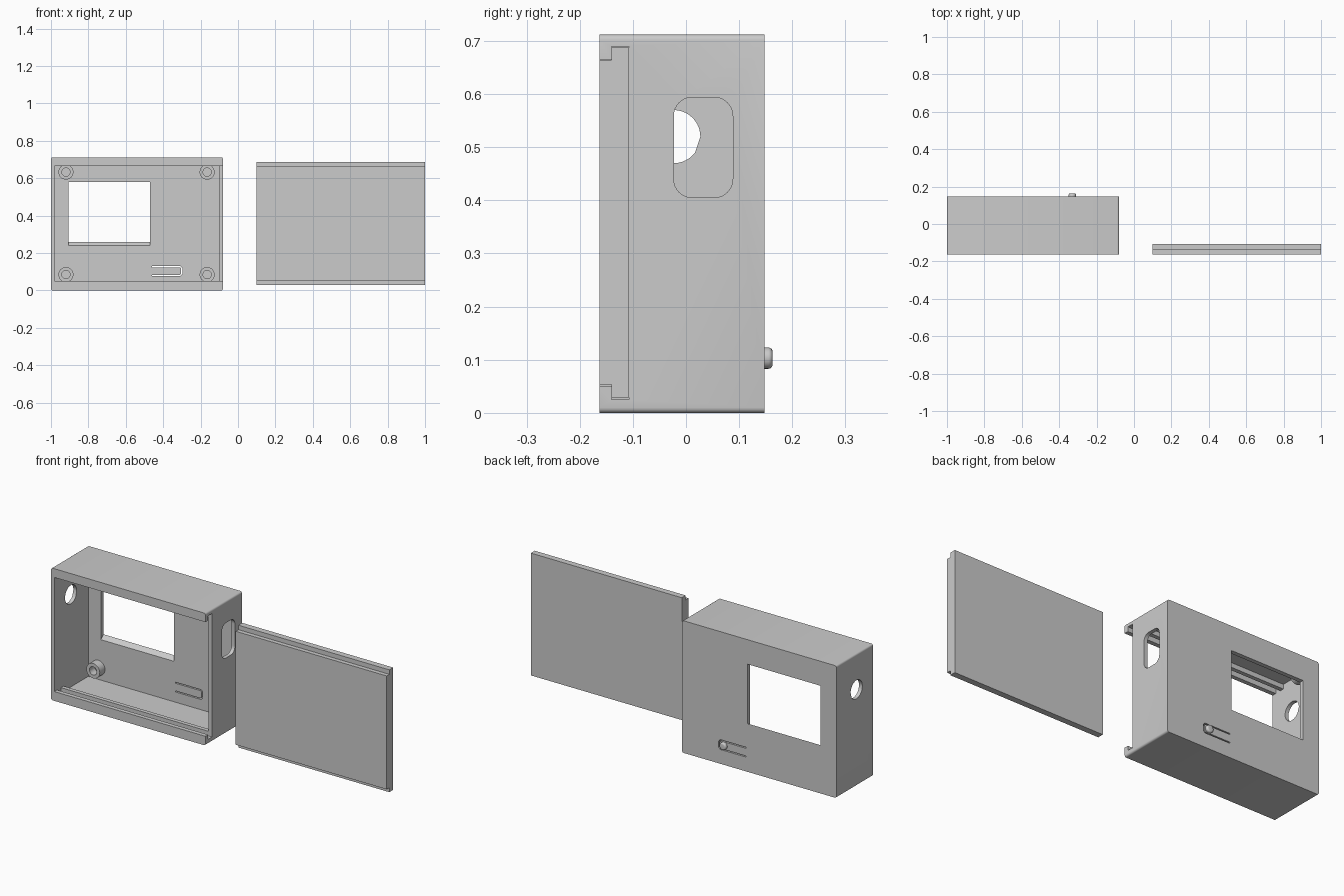
import bpy, bmesh
from math import cos, sin, pi, radians

if "Cube" in bpy.data.objects:
    bpy.data.objects.remove(bpy.data.objects["Cube"])

X0, X1 = -1.0, -0.08          # case sides
Y0, Y1 = -0.163, 0.148        # case front rim / rear face
H = 0.712                     # case height
IX0, IX1 = -0.98, -0.10       # inner side walls
IY = 0.125                    # inner face of the rear wall


def make(name, bm):
    bmesh.ops.recalc_face_normals(bm, faces=bm.faces)
    me = bpy.data.meshes.new(name)
    bm.to_mesh(me)
    bm.free()
    ob = bpy.data.objects.new(name, me)
    bpy.context.collection.objects.link(ob)
    return ob


def prism(name, pts, axis, a, b):
    """Extrude a profile: (y, z) points along x, or (x, z) points along y."""
    put = (lambda p, t: (t, p[0], p[1])) if axis == 'x' else (lambda p, t: (p[0], t, p[1]))
    bm = bmesh.new()
    lo = [bm.verts.new(put(p, a)) for p in pts]
    hi = [bm.verts.new(put(p, b)) for p in pts]
    bm.faces.new(lo)
    bm.faces.new(hi)
    n = len(pts)
    for i in range(n):
        j = (i + 1) % n
        bm.faces.new((lo[i], lo[j], hi[j], hi[i]))
    return make(name, bm)


def rounded(u0, u1, v0, v1, r, seg=8):
    """Rounded rectangle profile."""
    pts = []
    corners = ((u1 - r, v1 - r), (u0 + r, v1 - r), (u0 + r, v0 + r), (u1 - r, v0 + r))
    for k, (cu, cv) in enumerate(corners):
        for i in range(seg + 1):
            a = pi / 2 * (k + i / seg)
            pts.append((cu + r * cos(a), cv + r * sin(a)))
    return pts


def lathe(name, prof, x, z, seg=40, closed=False):
    """Revolve (radius, y) points about a y-parallel axis through (x, z)."""
    bm = bmesh.new()
    rings = [[bm.verts.new((x + r * cos(2 * pi * i / seg), y, z + r * sin(2 * pi * i / seg)))
              for i in range(seg)] for r, y in prof]
    pairs = list(zip(rings, rings[1:]))
    if closed:
        pairs.append((rings[-1], rings[0]))
    else:
        bm.faces.new(rings[0])
        bm.faces.new(rings[-1])
    for p, q in pairs:
        for i in range(seg):
            j = (i + 1) % seg
            bm.faces.new((p[i], p[j], q[j], q[i]))
    return make(name, bm)


def cut(target, cutter):
    """Subtract the cutter and remove it."""
    m = target.modifiers.new('cut', 'BOOLEAN')
    m.operation, m.solver, m.object = 'DIFFERENCE', 'EXACT', cutter
    bpy.context.view_layer.objects.active = target
    bpy.ops.object.modifier_apply(modifier=m.name)
    bpy.data.objects.remove(cutter)


def smooth(ob):
    bpy.ops.object.select_all(action='DESELECT')
    ob.select_set(True)
    bpy.context.view_layer.objects.active = ob
    bpy.ops.object.shade_smooth_by_angle(angle=radians(30))


# Case shell
case = prism('case', rounded(X0, X1, 0, H, 0.01, 4), 'y', Y0, Y1)

# Interior, with a ledge behind the lid at top and bottom
cut(case, prism('cavity', [(-0.12, 0.05), (-0.085, 0.05), (-0.085, 0.022), (IY, 0.022),
                           (IY, 0.69), (-0.085, 0.69), (-0.085, 0.665), (-0.12, 0.665)],
                'x', IX0, IX1))

# Lid slot, open through the right wall
cut(case, prism('lid_slot', [(-0.2, 0.05), (-0.14, 0.05), (-0.14, 0.025), (-0.107, 0.025),
                             (-0.107, 0.69), (-0.14, 0.69), (-0.14, 0.665), (-0.2, 0.665)],
                'x', IX0, 0.0))

# Screen window with a sloped lower edge
cut(case, prism('window', [(0.115, 0.2313), (Y1, 0.26), (0.2, 0.26), (0.2, 0.58), (0.115, 0.58)],
                'x', -0.905, -0.47))

# Round hole in the left wall, rounded port in the right wall
cut(case, prism('round_hole', rounded(-0.073, 0.027, 0.47, 0.57, 0.05, 10)[:-1:1][0:40],
                'x', -1.1, -0.94))
cut(case, prism('side_port', rounded(-0.023, 0.088, 0.405, 0.594, 0.035), 'x', -0.14, 0.0))

# U-shaped slit that frees the button tab
cut(case, prism('button_slit', [(-0.46, 0.077), (-0.308, 0.077), (-0.298, 0.087), (-0.298, 0.12),
                                (-0.308, 0.13), (-0.46, 0.13), (-0.46, 0.124), (-0.311, 0.124),
                                (-0.304, 0.117), (-0.304, 0.09), (-0.311, 0.083), (-0.46, 0.083)],
                'y', 0.1, 0.2))
smooth(case)

# Screw posts
for x in (-0.92, -0.165):
    for z in (0.085, 0.633):
        smooth(lathe('screw_post', [(0.04, IY), (0.04, 0.08), (0.022, 0.08), (0.022, IY)],
                     x, z, closed=True))

# Push button with a rounded rim
rim = [(0.012 + 0.008 * cos(a * pi / 10), 0.155 + 0.008 * sin(a * pi / 10)) for a in range(6)]
smooth(lathe('button', [(0.02, Y1 - 0.001)] + rim, -0.33, 0.103))

# Sliding lid with stepped long edges
prism('lid', [(Y0, 0.053), (-0.14, 0.053), (-0.14, 0.029), (-0.107, 0.029),
              (-0.107, 0.688), (-0.14, 0.688), (-0.14, 0.664), (Y0, 0.664)], 'x', 0.1, 1.0)
